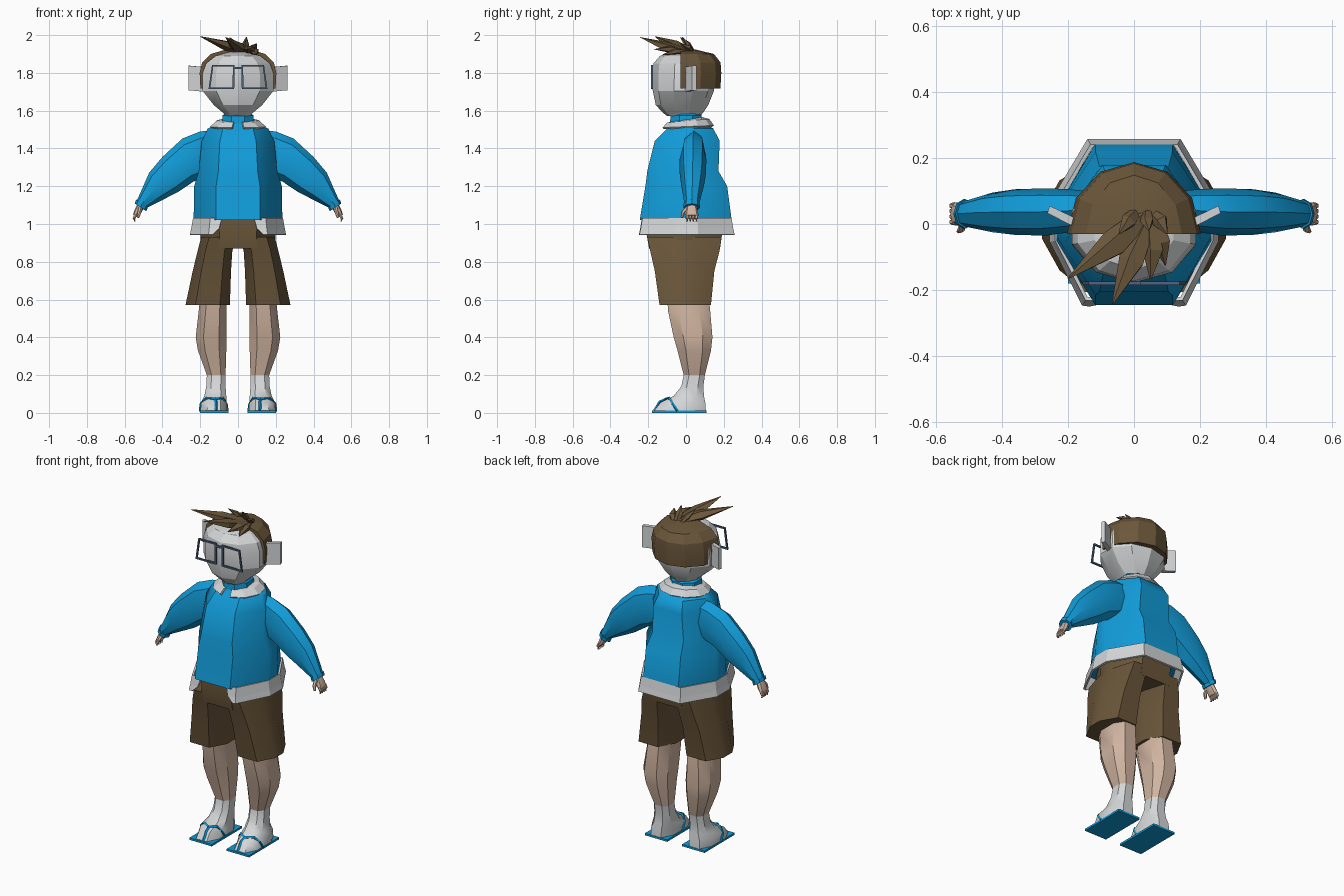
import bpy, bmesh, math
from mathutils import Vector

if "Cube" in bpy.data.objects:
    bpy.data.objects.remove(bpy.data.objects["Cube"])


def material(name, rgb):
    lin = [((c / 255 + 0.055) / 1.055) ** 2.4 for c in rgb]
    m = bpy.data.materials.new(name)
    m.diffuse_color = (*lin, 1)
    m.use_nodes = True
    m.node_tree.nodes["Principled BSDF"].inputs["Base Color"].default_value = m.diffuse_color
    return m


BLUE = material("blue", (17, 156, 217))
WHITE = material("off_white", (212, 214, 215))
BROWN = material("brown", (106, 86, 58))
SKIN = material("skin", (208, 180, 160))
SLATE = material("slate_blue", (78, 102, 132))


def loft(name, rings, mat, closed=True, smooth=35, thickness=0):
    """Skin a list of equally long rings; closed rings get end caps."""
    bm = bmesh.new()
    vs = [[bm.verts.new(p) for p in r] for r in rings]
    n = len(rings[0])
    for a, b in zip(vs, vs[1:]):
        for i in range(n if closed else n - 1):
            j = (i + 1) % n
            bm.faces.new((a[i], a[j], b[j], b[i]))
    if closed:
        bm.faces.new(vs[0])
        bm.faces.new(vs[-1])
    bmesh.ops.recalc_face_normals(bm, faces=bm.faces[:])
    me = bpy.data.meshes.new(name)
    bm.to_mesh(me)
    bm.free()
    me.materials.append(mat)
    ob = bpy.data.objects.new(name, me)
    bpy.context.collection.objects.link(ob)
    if thickness:
        mod = ob.modifiers.new("thickness", "SOLIDIFY")
        mod.thickness, mod.offset = thickness, 0
    elif smooth:
        bpy.ops.object.select_all(action="DESELECT")
        ob.select_set(True)
        bpy.context.view_layer.objects.active = ob
        bpy.ops.object.shade_smooth_by_angle(angle=math.radians(smooth))
    return ob


def octagon(x0, x1, y0, y1, z, fx=0.5, fy=0.2):
    cx, cy, rx, ry = (x0 + x1) / 2, (y0 + y1) / 2, (x1 - x0) / 2, (y1 - y0) / 2
    pts = [(fx, -1), (1, -fy), (1, fy), (fx, 1), (-fx, 1), (-1, fy), (-1, -fy), (-fx, -1)]
    return [(cx + rx * a, cy + ry * b, z) for a, b in pts]


def side_octagon(s, x0, x1, y0, y1, z, fx=0.5, fy=0.5):
    return octagon(min(s * x0, s * x1), max(s * x0, s * x1), y0, y1, z, fx, fy)


def limb_ring(s, up, low, y0, y1, n=8):
    """Ring of a slanted limb, from its upper and lower outline points in x, z."""
    out = []
    for i in range(n):
        c, d = math.cos(2 * math.pi * i / n), math.sin(2 * math.pi * i / n)
        x = (up[0] + low[0]) / 2 + (up[0] - low[0]) / 2 * c
        z = (up[1] + low[1]) / 2 + (up[1] - low[1]) / 2 * c
        out.append((s * x, (y0 + y1) / 2 + (y1 - y0) / 2 * d, z))
    return out


def tube(name, path, radii, mat, n=6, flat=1.0, smooth=35):
    path = [Vector(p) for p in path]
    rings = []
    for i, p in enumerate(path):
        d = (path[min(i + 1, len(path) - 1)] - path[max(i - 1, 0)]).normalized()
        side = d.cross(Vector((0, 0, 1))).normalized()
        up = side.cross(d)
        rings.append([p + radii[i] * (side * math.cos(2 * math.pi * k / n)
                                      + up * flat * math.sin(2 * math.pi * k / n)) for k in range(n)])
    return loft(name, rings, mat, smooth=smooth)


# Sweater body and neck
loft("sweater", [octagon(-rx, rx, y0, y1, z) for z, rx, y0, y1 in (
    (1.02, .235, -.245, .242), (1.20, .232, -.215, .218), (1.28, .208, -.205, .172),
    (1.44, .192, -.165, .178), (1.505, .16, -.1, .145), (1.54, .09, -.08, .085))], BLUE)
loft("neck_band", [octagon(-r, r, -r, r, z, .42, .42)
                   for z, r in ((1.53, .085), (1.575, .082), (1.585, .07))], BLUE)

# Shirt hem, open at the front
hem = [(.145, -.228), (.235, -.05), (.235, .06), (.13, .238)]
hem += [(-x, y) for x, y in reversed(hem)]


def hem_ring(z, k, gap):
    return [(gap, -.23 * k, z)] + [(x * k, y * k, z) for x, y in hem] + [(-gap, -.23 * k, z)]


loft("shirt_hem", [hem_ring(1.03, .99, .085), hem_ring(.975, 1.03, .1), hem_ring(.942, 1.06, .135)],
     WHITE, closed=False, thickness=.012)

# Shirt collar, notched at the front
collar_in, collar_mid, collar_out = [], [], []
for i in range(11):
    a = math.radians(-78 + i * 33.6)
    c, s = math.cos(a), math.sin(a)
    collar_in.append((.08 * c, .005 + .08 * s, 1.548 + .012 * s))
    collar_mid.append((.115 * c, .01 + .11 * s, 1.541 + .01 * s))
    collar_out.append((.147 * c, .01 + .133 * s, 1.512 + .006 * s))
loft("shirt_collar", [collar_in, collar_mid, collar_out], WHITE, closed=False, thickness=.012)

# Shorts seat
loft("shorts_seat", [octagon(-rx, rx, y0, y1, z) for z, rx, y0, y1 in (
    (1.03, .2, -.205, .2), (.94, .198, -.208, .19), (.87, .2, -.195, .18))], BROWN)

for s, tag in ((1, "left"), (-1, "right")):
    # Shorts leg
    loft(tag + "_shorts_leg", [side_octagon(s, x0, x1, y0, y1, z, .55, .3) for z, x0, x1, y0, y1 in (
        (.93, .005, .195, -.205, .188), (.86, .03, .213, -.19, .178),
        (.75, .037, .24, -.165, .15), (.57, .043, .278, -.14, .132))], BROWN)
    # Bare leg
    loft(tag + "_leg", [side_octagon(s, x0, x1, y0, y1, z) for z, x0, x1, y0, y1 in (
        (.62, .06, .2, -.1, .12), (.54, .06, .208, -.095, .128), (.40, .06, .224, -.065, .14),
        (.33, .062, .212, -.045, .132), (.20, .066, .165, -.012, .1))], SKIN)
    # Sock foot
    loft(tag + "_foot", [side_octagon(s, x0, x1, y0, y1, z) for z, x0, x1, y0, y1 in (
        (.20, .066, .165, -.012, .1), (.14, .066, .168, -.025, .092), (.09, .062, .178, -.065, .095),
        (.055, .06, .196, -.135, .102), (.012, .058, .198, -.168, .105))], WHITE)
    # Sandal sole and straps
    loft(tag + "_sole", [[(s * x, y, z) for x, y in ((.05, -.18), (.2, -.18), (.2, .108), (.05, .108))]
                         for z in (0, .012)], BLUE, smooth=0)
    for part, path in (
            ("outer_strap", [(.2, -.045, .01), (.196, -.072, .05), (.168, -.087, .078), (.12, -.108, .073)]),
            ("inner_strap", [(.057, -.045, .01), (.062, -.072, .05), (.08, -.087, .078), (.12, -.108, .073)]),
            ("toe_strap", [(.12, -.104, .073), (.117, -.138, .058), (.115, -.166, .012)])):
        tube(f"{tag}_{part}", [(s * x, y, z) for x, y, z in path], [.008] * len(path), BLUE, 4)

    # Sleeve and cuff
    loft(tag + "_sleeve", [limb_ring(s, *r) for r in (
        ((.14, 1.495), (.15, 1.27), -.01, .1), ((.2, 1.49), (.19, 1.24), -.025, .105),
        ((.295, 1.452), (.235, 1.225), -.035, .108), ((.40, 1.355), (.32, 1.168), -.033, .105),
        ((.47, 1.272), (.385, 1.135), -.025, .095), ((.535, 1.125), (.485, 1.085), -.008, .07))], BLUE)
    loft(tag + "_cuff", [limb_ring(s, *r) for r in (
        ((.54, 1.13), (.478, 1.085), -.014, .075), ((.546, 1.108), (.486, 1.068), -.014, .075))], BLUE)
    # Palm, fingers and thumb
    loft(tag + "_palm", [limb_ring(s, *r) for r in (
        ((.53, 1.11), (.498, 1.085), .005, .055), ((.548, 1.075), (.515, 1.052), -.004, .064),
        ((.555, 1.048), (.53, 1.036), -.004, .066))], SKIN)
    for k in range(4):
        y = .006 + k * .0165
        tube(f"{tag}_finger_{k + 1}", [(s * .541, y, 1.05), (s * .55, y, 1.03), (s * .547, y, 1.013)],
             [.0095, .009, .006], SKIN)
    tube(tag + "_thumb", [(s * .517, .008, 1.085), (s * .522, -.016, 1.06), (s * .53, -.022, 1.035)],
         [.012, .011, .007], SKIN)

    # Ear slab, turned outward to the back
    loft(tag + "_ear", [[(s * x, y, z) for x, y, z in r] for r in (
        ((.175, -.012, 1.70), (.165, .012, 1.70), (.165, .012, 1.83), (.175, -.012, 1.83)),
        ((.262, .033, 1.708), (.255, .055, 1.708), (.255, .055, 1.838), (.262, .033, 1.838)))],
         WHITE, smooth=0)

    # Glasses rim: trapezoid frame swept back on itself
    outer = [(.018, 1.842), (.138, 1.842), (.156, 1.714), (.02, 1.714)]
    inner = [(.027, 1.833), (.131, 1.833), (.146, 1.723), (.029, 1.723)]
    rings = []
    for o, i in zip(outer, inner):
        rings.append([(s * o[0], -.184, o[1]), (s * o[0], -.174, o[1]),
                      (s * i[0], -.174, i[1]), (s * i[0], -.184, i[1])])
    loft(tag + "_glasses_rim", rings + rings[:1], SLATE, smooth=0)
loft("glasses_bridge", [[(x, -.184, 1.832), (x, -.174, 1.832), (x, -.174, 1.82), (x, -.184, 1.82)]
                        for x in (-.024, .024)], SLATE, smooth=0)

# Head: ten-sided with a vertex at front and back
head = []
for z, rx, y0, y1 in ((1.572, .072, -.1, .075), (1.588, .082, -.122, .09), (1.63, .135, -.16, .118),
                      (1.705, .197, -.176, .148), (1.80, .197, -.178, .16), (1.85, .178, -.172, .155),
                      (1.89, .125, -.138, .12), (1.91, .05, -.07, .06)):
    head.append([(rx * math.sin(math.radians(36 * i)),
                  (y0 + y1) / 2 - (y1 - y0) / 2 * math.cos(math.radians(36 * i)), z) for i in range(10)])
loft("head", head, WHITE, smooth=22)

# Hair cap over the back half of the head
cap = []
for z, rx, ry in ((1.718, .199, .212), (1.80, .203, .217), (1.855, .19, .213),
                  (1.90, .145, .178), (1.925, .06, .075)):
    cap.append([(rx * math.cos(math.radians(30 * i)),
                 -.03 + ry * math.sin(math.radians(30 * i)), z) for i in range(7)])
loft("hair_cap", cap, BROWN, smooth=20)

# Hair tufts swept forward
tufts = [
    ((.04, .03, 1.91), (-.06, -.06, 1.945), (-.2, -.165, 1.993), .045),
    ((.05, .02, 1.91), (-.005, -.11, 1.94), (-.065, -.242, 1.988), .042),
    ((.05, .03, 1.91), (.06, -.08, 1.925), (.05, -.168, 1.925), .034),
    ((.06, .03, 1.91), (.085, -.055, 1.915), (.095, -.125, 1.895), .03),
    ((.01, .04, 1.91), (-.015, .01, 1.95), (-.045, -.03, 1.988), .025),
    ((.04, .04, 1.91), (.04, .01, 1.95), (.045, -.02, 1.99), .022),
    ((.06, .03, 1.91), (.08, .01, 1.935), (.1, -.03, 1.955), .025)]
for i, (a, b, c, r) in enumerate(tufts):
    tube(f"hair_tuft_{i + 1}", (a, b, c), (r * .6, r, .002), BROWN, 5, .6, 0)
